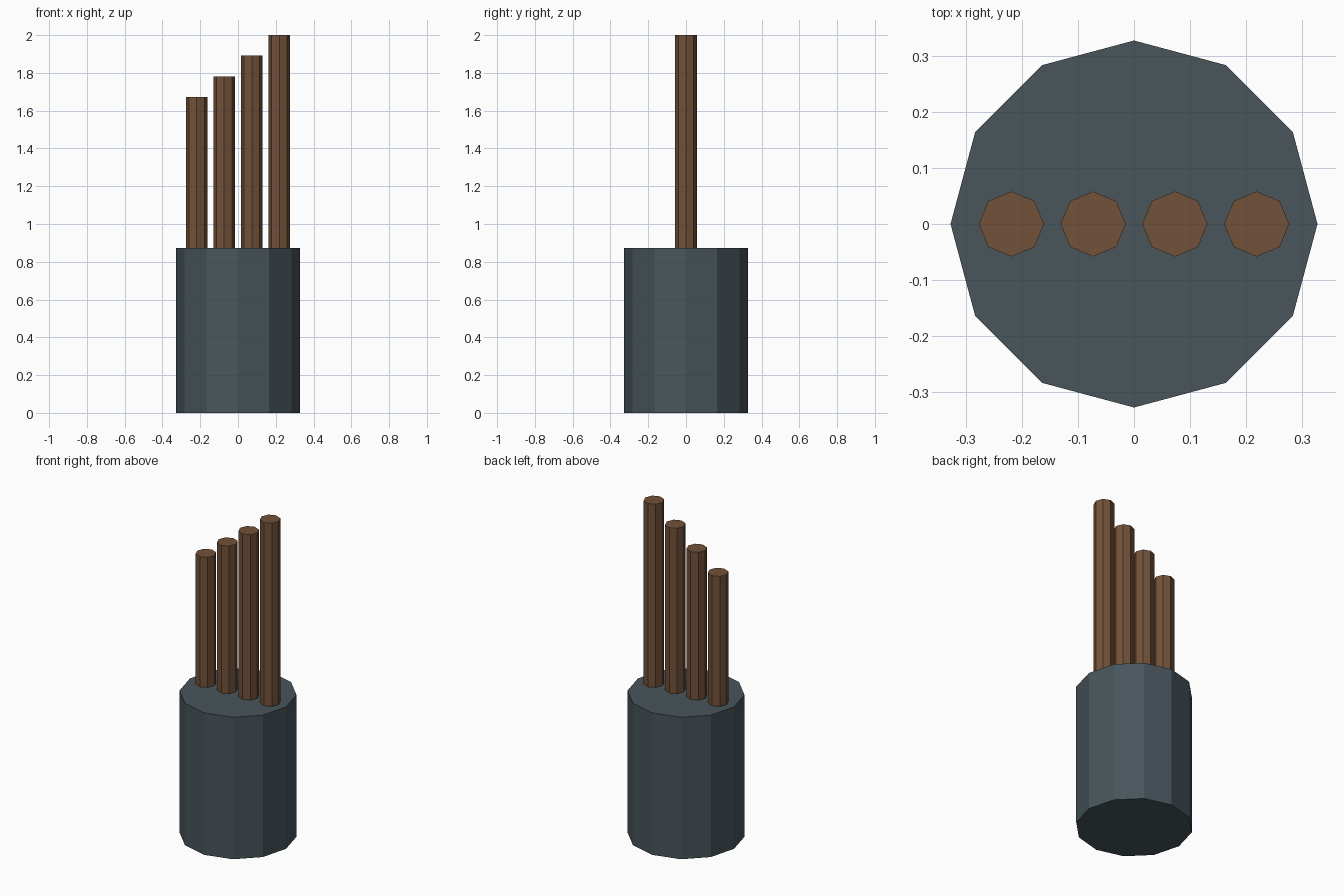
import bpy

if "Cube" in bpy.data.objects:
    bpy.data.objects.remove(bpy.data.objects["Cube"])


def material(name, color):
    mat = bpy.data.materials.new(name)
    mat.diffuse_color = (*color, 1.0)
    mat.use_nodes = True
    mat.node_tree.nodes["Principled BSDF"].inputs["Base Color"].default_value = mat.diffuse_color
    return mat


def prism(name, sides, radius, x, bottom, top, mat):
    bpy.ops.mesh.primitive_cylinder_add(
        vertices=sides, radius=radius, depth=top - bottom,
        location=(x, 0, (bottom + top) / 2))
    obj = bpy.context.object
    obj.name = name
    obj.data.materials.append(mat)
    return obj


slate = material("slate", (0.065, 0.09, 0.105))
wood = material("wood", (0.17, 0.085, 0.042))

# Twelve-sided solid holder
HOLDER_TOP = 0.873
prism("holder", 12, 0.327, 0, 0, HOLDER_TOP, slate)

# Row of four eight-sided rods, rising from left to right
for i in range(4):
    x = (i - 1.5) * 0.1457
    prism(f"rod_{i + 1}", 8, 0.058, x, HOLDER_TOP - 0.02,
          2.0 - (3 - i) * 0.109, wood)
